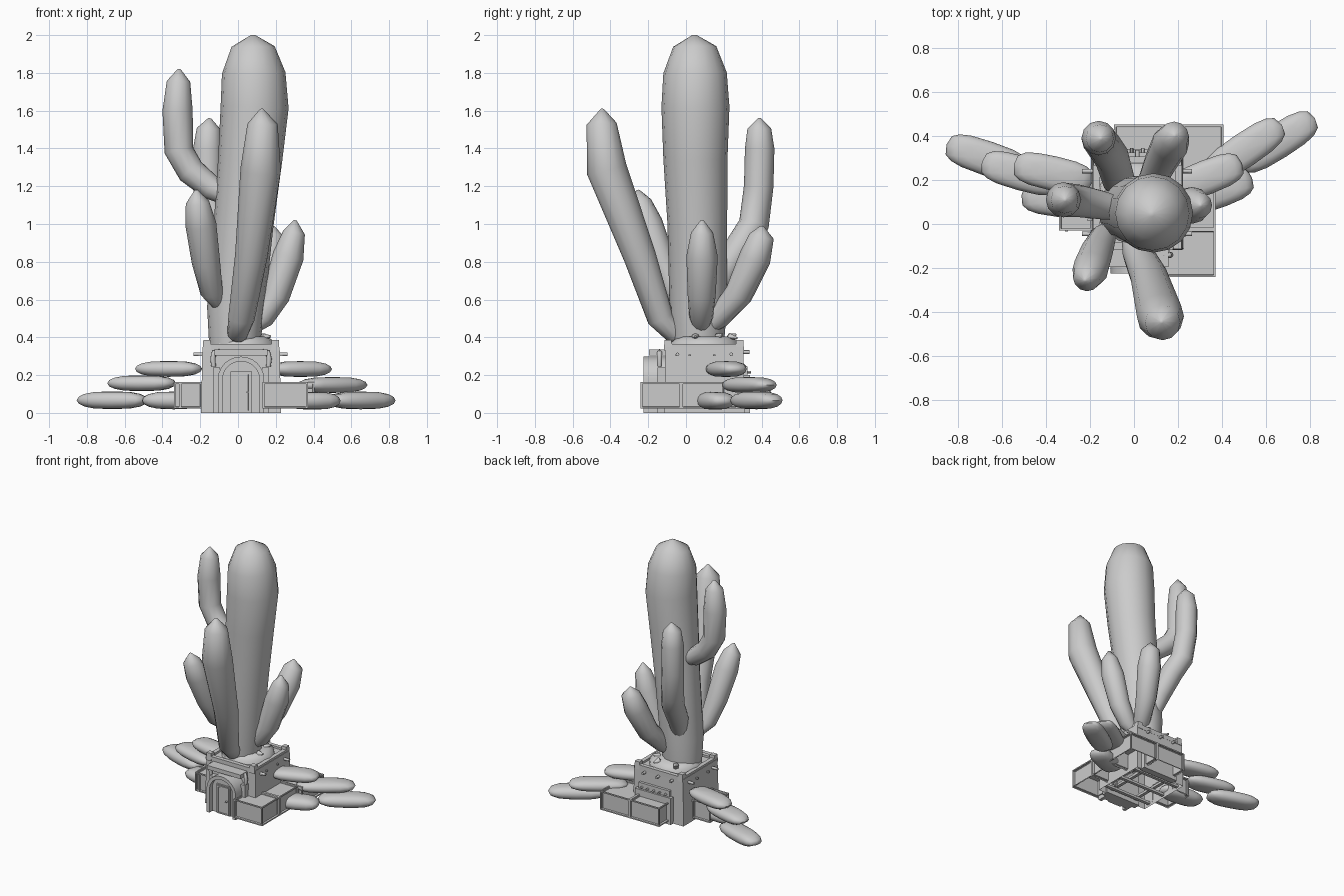
import bpy, bmesh, math
from mathutils import Vector

if "Cube" in bpy.data.objects:
    bpy.data.objects.remove(bpy.data.objects["Cube"])


def finish(name, bm, angle=None):
    bmesh.ops.recalc_face_normals(bm, faces=bm.faces)
    me = bpy.data.meshes.new(name)
    bm.to_mesh(me)
    bm.free()
    ob = bpy.data.objects.new(name, me)
    bpy.context.collection.objects.link(ob)
    if angle:
        bpy.ops.object.select_all(action='DESELECT')
        ob.select_set(True)
        bpy.context.view_layer.objects.active = ob
        bpy.ops.object.shade_smooth_by_angle(angle=math.radians(angle))
    return ob


def stem(name, pts, sides=12):
    """Round tube through (x, y, z, radius) points."""
    bm = bmesh.new()
    ps = [Vector(p[:3]) for p in pts]
    rings = []
    for i, p in enumerate(ps):
        t = (ps[min(i + 1, len(ps) - 1)] - ps[max(i - 1, 0)]).normalized()
        q = Vector((0, 0, 1)).rotation_difference(t)
        r = pts[i][3]
        rings.append([bm.verts.new(p + q @ Vector((r * math.cos(a), r * math.sin(a), 0)))
                      for a in (2 * math.pi * k / sides for k in range(sides))])
    for a, b in zip(rings, rings[1:]):
        for k in range(sides):
            j = (k + 1) % sides
            bm.faces.new((a[k], a[j], b[j], b[k]))
    bm.faces.new(rings[0])
    bm.faces.new(rings[-1])
    return finish(name, bm, 60)


def box(name, x0, x1, y0, y1, z0, z1, panel=0, open_bottom=False, taper=0):
    """Box with optional inset panels on its sides and top."""
    bm = bmesh.new()
    bmesh.ops.create_cube(bm, size=1)
    for v in bm.verts:
        k = 1 - taper * (v.co.z + .5)
        v.co = Vector(((x0 + x1) / 2 + v.co.x * k * (x1 - x0),
                       (y0 + y1) / 2 + v.co.y * k * (y1 - y0),
                       z0 if v.co.z < 0 else z1))
    bm.normal_update()
    if open_bottom:
        bmesh.ops.delete(bm, geom=[f for f in bm.faces if f.normal.z < -.9], context='FACES')
    if panel:
        bmesh.ops.inset_individual(bm, faces=bm.faces[:], thickness=panel, depth=0)
        bmesh.ops.inset_individual(bm, faces=[f for f in bm.faces if f.calc_area() > .004],
                                   thickness=.002, depth=-.014)
    return finish(name, bm)


def pad(name, outer, inner, z, hw=.078, hz=.047):
    """Flattened blunt leaf lying on the ground, broader at its outer end."""
    a, b = Vector(outer), Vector(inner)
    d = (b - a) / 2
    c, u = (a + b) / 2, d.normalized()
    bm = bmesh.new()
    bmesh.ops.create_uvsphere(bm, u_segments=16, v_segments=8, radius=1)
    for v in bm.verts:
        x = math.copysign(abs(v.co.x) ** .7, v.co.x)
        y = math.copysign(abs(v.co.y) ** .6, v.co.y)
        px, py = x * d.length, y * hw
        v.co = (c.x + u.x * px - u.y * py, c.y + u.y * px + u.x * py, z + v.co.z * hz)
    return finish(name, bm, 60)


# cactus trunk and arms
stem("trunk", [(-.02, .065, .3, .13), (-.012, .065, .55, .152), (.03, .06, 1.0, .158),
               (.065, .05, 1.35, .17), (.088, .05, 1.62, .18), (.083, .048, 1.8, .168),
               (.08, .046, 1.94, .114), (.08, .045, 2.0, .012)], 16)
stem("high_left_arm", [(-.06, .07, 1.15, .05), (-.14, .085, 1.19, .065), (-.25, .105, 1.28, .074),
                       (-.313, .11, 1.39, .077), (-.32, .11, 1.6, .08),
                       (-.315, .11, 1.755, .062), (-.312, .11, 1.82, .008)])
stem("back_left_arm", [(-.05, .14, .6, .05), (-.07, .2, .75, .075), (-.1, .3, .9, .08),
                       (-.14, .36, 1.0, .08), (-.16, .385, 1.2, .078), (-.16, .39, 1.4, .078),
                       (-.155, .388, 1.505, .063), (-.15, .388, 1.56, .008)])
stem("front_arm", [(-.005, .0, .4, .035), (-.002, -.06, .42, .055), (.018, -.135, .5, .07),
                   (.07, -.245, .83, .086), (.12, -.42, 1.29, .107),
                   (.13, -.447, 1.53, .08), (.125, -.443, 1.61, .008)])
stem("front_left_arm", [(-.11, -.02, .58, .035), (-.14, -.06, .64, .06), (-.17, -.13, .8, .075),
                        (-.197, -.205, 1.0, .082), (-.215, -.245, 1.115, .062),
                        (-.222, -.255, 1.18, .008)])
stem("right_arm", [(.06, .08, .44, .035), (.13, .08, .505, .062), (.2, .083, .62, .074),
                   (.266, .085, .83, .083), (.297, .085, .955, .058), (.302, .085, 1.02, .008)])
stem("back_right_arm", [(.04, .1, .44, .035), (.07, .17, .5, .06), (.12, .28, .63, .075),
                        (.165, .365, .82, .085), (.183, .4, .935, .066), (.185, .402, .99, .008)])

# ground leaves on both sides
for i, (o, n, z) in enumerate([
        ((-.85, .36), (-.48, .235), .067), ((-.69, .28), (-.33, .18), .157),
        ((-.545, .27), (-.19, .19), .233), ((-.51, .13), (-.17, .09), .066),
        ((.82, .48), (.48, .265), .066), ((.67, .45), (.33, .22), .148),
        ((.49, .275), (.17, .15), .232), ((.535, .21), (.25, .1), .064)]):
    pad(f"ground_leaf_{i}", o, n, z, hz=.047 if z < .07 else .042)

# main block with parapet rim
box("house_block", -.195, .227, -.115, .31, 0, .35, open_bottom=True, taper=.03)
for i, (x0, x1, y0, y1) in enumerate([(-.185, .217, -.115, -.085), (-.185, .217, .275, .305),
                                      (-.185, -.155, -.085, .275), (.187, .217, -.085, .275)]):
    box(f"parapet_{i}", x0, x1, y0, y1, .33, .365)
for x in (-.165, .197):
    for y in (-.095, .285):
        box("parapet_corner", x - .022, x + .022, y - .022, y + .022, .33, .386, taper=.15)

# floor bars seen from below
for i, y in enumerate((-.06, .095, .25)):
    box(f"floor_bar_{i}", -.19, .222, y - .012, y + .012, .012, .03)
for i, x in enumerate((-.09, .12)):
    box(f"floor_joist_{i}", x - .012, x + .012, -.11, .305, .03, .048)

# roof soil mound with small shoots
stem("soil_mound", [(.015, .1, .33, .19), (.015, .1, .375, .18), (.015, .1, .405, .14)], 14)
for i, (x, y, a) in enumerate([(.1, .16, .6), (.12, .05, 0), (.06, .22, 1.2),
                               (-.07, .22, 2.2)]):
    dx, dy = math.cos(a), math.sin(a)
    stem(f"shoot_{i}", [(x, y, .37, .022), (x + .02 * dx, y + .02 * dy, .405, .02),
                        (x + .055 * dx, y + .055 * dy, .415 - .01 * (i % 3), .005)], 6)

# roof beams poking through the walls
for i, y in enumerate((-.045, .24)):
    stem(f"cross_beam_{i}", [(-.235, y, .31, .01), (.263, y, .31, .01)], 8)
for i, x in enumerate((-.1, .015, .13)):
    stem(f"long_beam_{i}", [(x, .28, .322, .01), (x, .335, .322, .01)], 8)


def arch(name, w, spring, rise, y0, y1, cx=.016, inner=None):
    """Arched slab; inner offset makes it a hollow surround."""
    def outline(off):
        r = [(cx - w + off, 0)]
        r += [(cx - (w - off) * math.cos(math.pi * k / 12),
               spring + (rise - off) * math.sin(math.pi * k / 12)) for k in range(13)]
        return r + [(cx + w - off, 0)]
    bm = bmesh.new()
    out = outline(0)
    if inner:
        inn = outline(inner)
        for k in range(len(out) - 1):
            bm.faces.new([bm.verts.new((p[0], y0, p[1]))
                          for p in (out[k], out[k + 1], inn[k + 1], inn[k])])
        bmesh.ops.remove_doubles(bm, verts=bm.verts, dist=.0001)
    else:
        bm.faces.new([bm.verts.new((x, y0, z)) for x, z in out])
    g = bmesh.ops.extrude_face_region(bm, geom=bm.faces[:])
    bmesh.ops.translate(bm, verts=[v for v in g['geom'] if isinstance(v, bmesh.types.BMVert)],
                        vec=(0, y1 - y0, 0))
    return finish(name, bm, 30)


# arched entrance, door and canopy
arch("porch_core", .105, .18, .1, -.19, -.1)
arch("porch_surround", .122, .18, .118, -.225, -.1, inner=.025)
box("door_frame", -.04, .074, -.2, -.18, 0, .22)
box("door", -.03, .064, -.206, -.19, .004, .212, panel=.012)
stem("door_handle", [(.05, -.222, .11, .006), (.05, -.2, .11, .006)], 8)
box("canopy", -.125, .157, -.195, -.1, .305, .335)
for s in (-1, 1):
    x = .016 + s * .143
    stem("canopy_drape", [(x - s * .03, -.14, .326, .012), (x, -.14, .32, .014),
                          (x + s * .006, -.14, .285, .014), (x + s * .002, -.14, .245, .012)], 8)
    box("porch_pier", .016 + s * .13 - .018, .016 + s * .13 + .018, -.15, -.1, 0, .24)

# low frame-panelled wings, open underneath
for n, d in {"right_wing_front": (.13, .37, -.24, -.025), "right_wing_back": (.18, .37, -.025, .2),
             "back_wing_right": (.16, .405, .19, .45), "back_wing_left": (-.09, .16, .29, .45),
             "left_wing": (-.34, -.19, -.03, .2)}.items():
    box(n, *d, .022, .163, panel=.013, open_bottom=True)
box("left_wing_post", -.312, -.3, -.034, -.02, .03, .155)

# stepped ledge with pegs at the back, and wall pegs
box("back_ledge", -.11, .19, .29, .34, .0, .2)
box("back_ledge_cap", -.09, .17, .29, .325, .2, .245)
for k in range(5):
    x = -.06 + .05 * k
    stem(f"ledge_peg_{k}", [(x, .32, .215, .008), (x, .345, .215, .008)], 6)
for y in (-.05, .02, .15, .24):
    for x in (-.2, .225):
        box("wall_peg", x - .01, x + .01, y - .006, y + .006, .3, .31)
